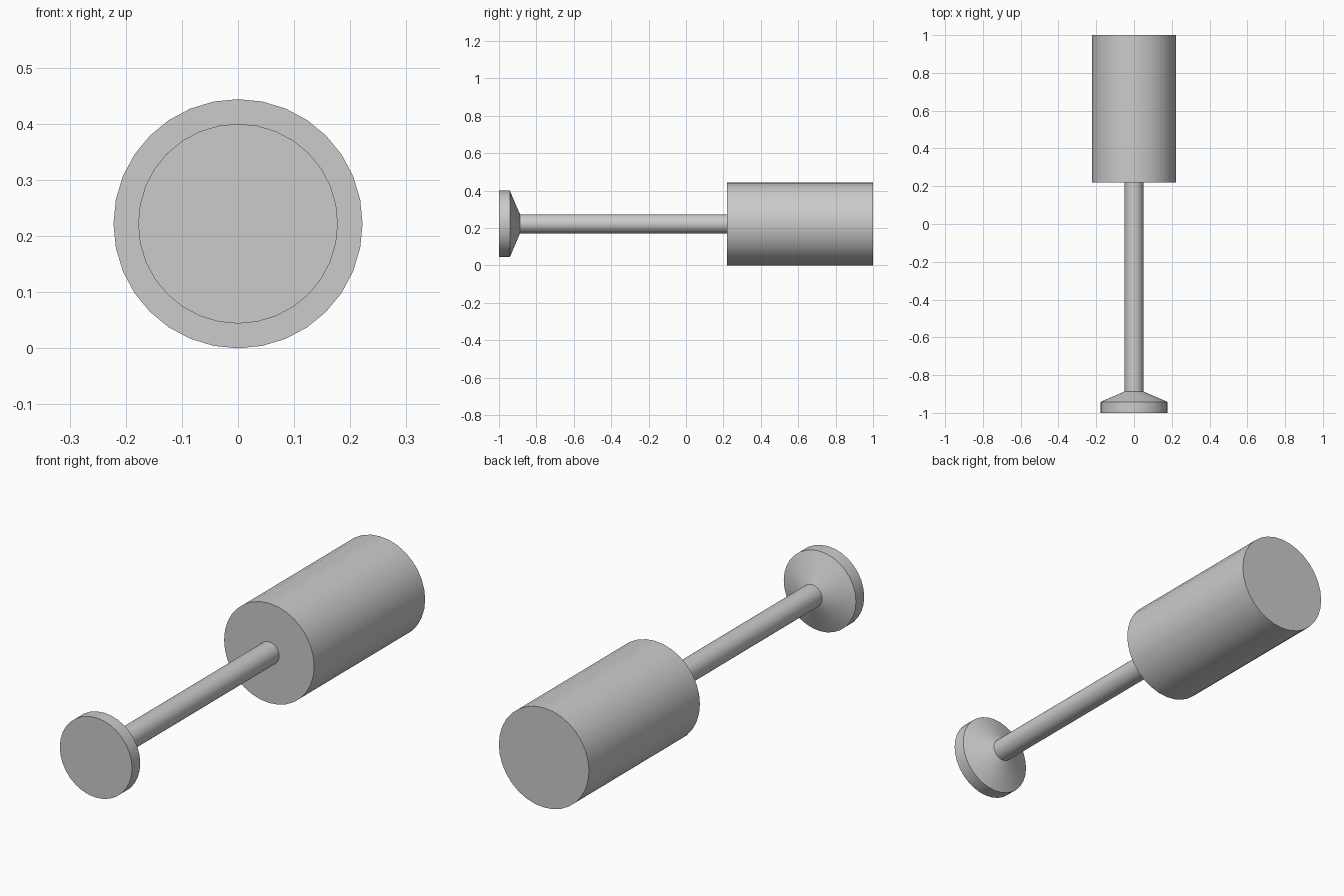
import bpy, bmesh, math
from mathutils import Vector

if "Cube" in bpy.data.objects:
    bpy.data.objects.remove(bpy.data.objects["Cube"])

SIDES = 32
AXIS_Z = 0.222


def turned(name, profile):
    """Solid of revolution along y from (y, radius) rings, with flat end caps."""
    bm = bmesh.new()
    rings = []
    for y, r in profile:
        angles = [2 * math.pi * i / SIDES for i in range(SIDES)]
        rings.append([bm.verts.new(Vector((r * math.cos(a), y, r * math.sin(a)))) for a in angles])
    for a, b in zip(rings, rings[1:]):
        for i in range(SIDES):
            j = (i + 1) % SIDES
            bm.faces.new((a[i], a[j], b[j], b[i]))
    bm.faces.new(rings[0])
    bm.faces.new(rings[-1])
    bmesh.ops.recalc_face_normals(bm, faces=bm.faces)
    mesh = bpy.data.meshes.new(name)
    bm.to_mesh(mesh)
    bm.free()
    obj = bpy.data.objects.new(name, mesh)
    obj.location.z = AXIS_Z
    bpy.context.collection.objects.link(obj)
    bpy.ops.object.select_all(action='DESELECT')
    obj.select_set(True)
    bpy.context.view_layer.objects.active = obj
    bpy.ops.object.shade_smooth_by_angle(angle=math.radians(20))
    return obj


# Disc with a tapered back
turned("plunger_head", [(-1.0, 0.178), (-0.942, 0.178), (-0.887, 0.05)])
# Thin rod
turned("rod", [(-0.887, 0.05), (0.219, 0.05)])
# Heavy cylinder
turned("cylinder_body", [(0.219, 0.222), (1.0, 0.222)])
